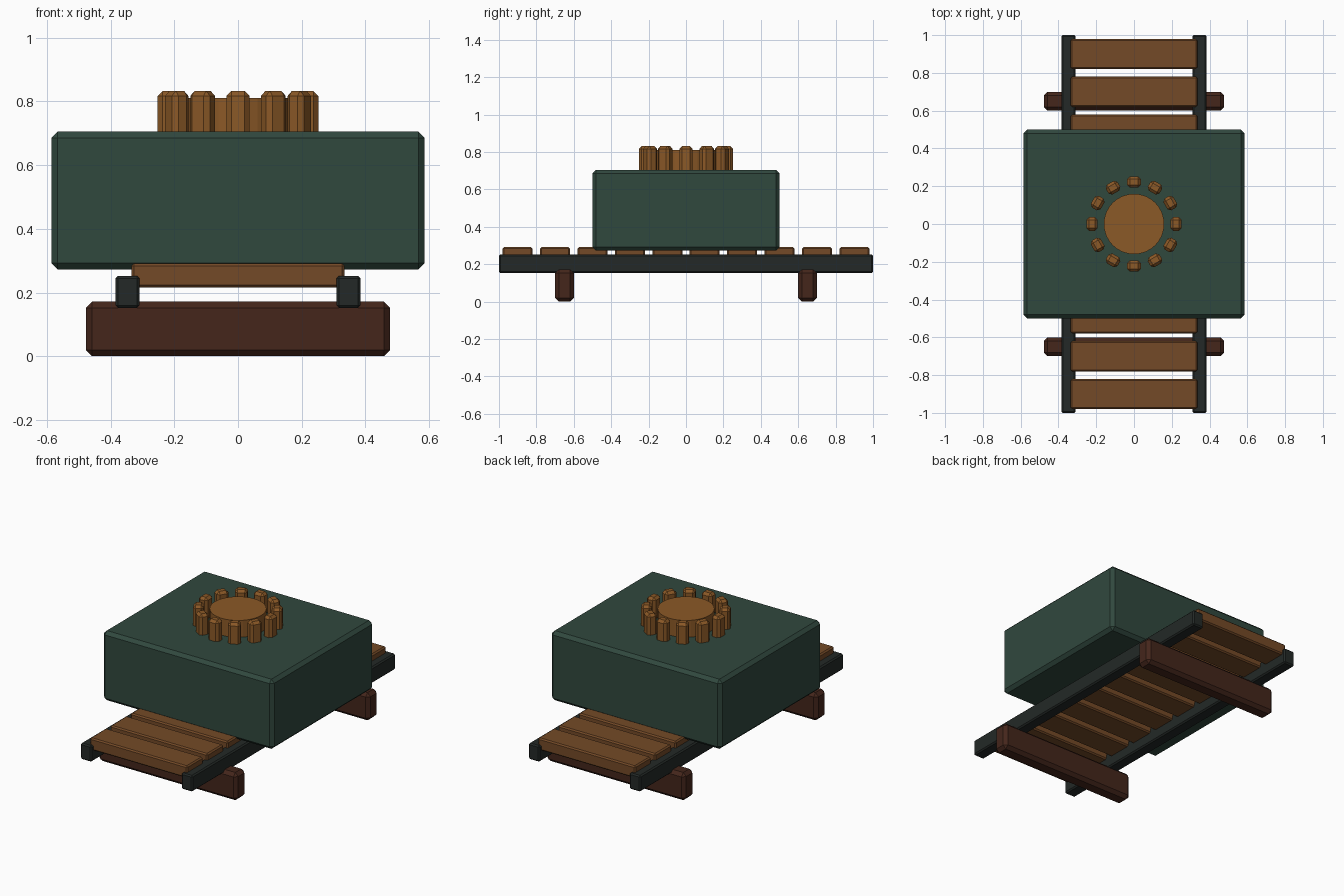
import bpy
from math import sin, cos, pi

if "Cube" in bpy.data.objects:
    bpy.data.objects.remove(bpy.data.objects["Cube"])


def material(name, rgb):
    m = bpy.data.materials.new(name)
    m.diffuse_color = (*rgb, 1)
    m.use_nodes = True
    m.node_tree.nodes["Principled BSDF"].inputs["Base Color"].default_value = m.diffuse_color
    return m


GREEN = material("dark_green", (0.03, 0.065, 0.048))
PLANK = material("plank_wood", (0.175, 0.068, 0.02))
IRON = material("dark_iron", (0.017, 0.022, 0.02))
BEAM = material("dark_wood", (0.058, 0.019, 0.011))
GOLD = material("light_wood", (0.26, 0.1, 0.02))


def block(name, center, size, mat, bevel, angle=0):
    """Box with single-segment chamfered edges."""
    bpy.ops.mesh.primitive_cube_add(size=1, location=center)
    o = bpy.context.object
    o.name = name
    o.scale = size
    bpy.ops.object.transform_apply(location=False, rotation=False, scale=True)
    o.rotation_euler.z = angle
    o.data.materials.append(mat)
    b = o.modifiers.new("chamfer", 'BEVEL')
    b.width = bevel
    b.segments = 1
    return o


# Cross beams under the track
for side in (-1, 1):
    block("cross_beam", (0, side * 0.65, 0.086), (0.955, 0.1, 0.172), BEAM, 0.02)

# Long rails
for side in (-1, 1):
    block("rail", (side * 0.347, 0, 0.202), (0.076, 2.0, 0.1), IRON, 0.008)

# Deck planks
for i in range(10):
    block("plank", (0, -0.9 + 0.2 * i, 0.2535), (0.67, 0.16, 0.075), PLANK, 0.008)

# Main body
block("body", (0, 0, 0.4885), (1.172, 1.0, 0.433), GREEN, 0.02)

# Round hub on top
bpy.ops.mesh.primitive_cylinder_add(vertices=32, radius=0.16, depth=0.12,
                                    location=(0, 0, 0.75))
hub = bpy.context.object
hub.name = "hub"
hub.data.materials.append(GOLD)

# Ring of teeth around the hub
for i in range(12):
    a = i * pi / 6
    block("tooth", (0.222 * cos(a), 0.222 * sin(a), 0.761),
          (0.06, 0.072, 0.142), GOLD, 0.015, a)
